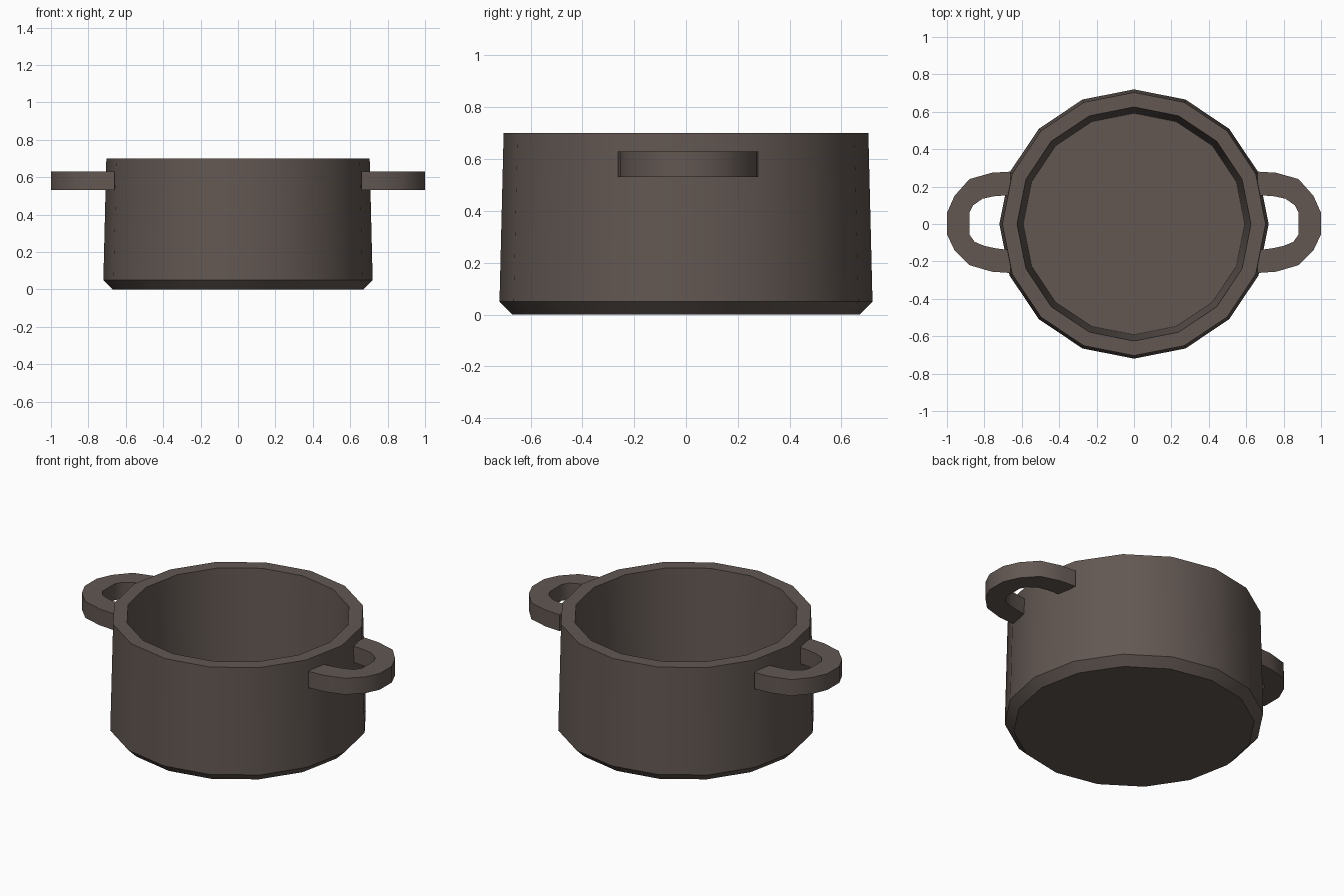
import bpy, bmesh, math

if "Cube" in bpy.data.objects:
    bpy.data.objects.remove(bpy.data.objects["Cube"])

iron = bpy.data.materials.new("dark warm iron")
iron.diffuse_color = (0.122, 0.096, 0.085, 1)
iron.use_nodes = True
iron.node_tree.nodes["Principled BSDF"].inputs["Base Color"].default_value = iron.diffuse_color


def finish(bm, name):
    bmesh.ops.recalc_face_normals(bm, faces=bm.faces[:])
    me = bpy.data.meshes.new(name)
    bm.to_mesh(me)
    bm.free()
    me.materials.append(iron)
    ob = bpy.data.objects.new(name, me)
    bpy.context.scene.collection.objects.link(ob)
    bpy.ops.object.select_all(action='DESELECT')
    ob.select_set(True)
    bpy.context.view_layer.objects.active = ob
    bpy.ops.object.shade_smooth_by_angle(angle=math.radians(35))
    return ob


# Pot body: 16-sided profile from underside, over the rim, to the inner floor
SIDES = 16
profile = [(0.67, 0), (0.72, 0.05), (0.704, 0.70), (0.625, 0.70), (0.592, 0.08)]
bm = bmesh.new()
rings = []
for r, z in profile:
    rings.append([bm.verts.new((r * math.cos(2 * math.pi * i / SIDES),
                                r * math.sin(2 * math.pi * i / SIDES), z))
                  for i in range(SIDES)])
for a, b in zip(rings, rings[1:]):
    for i in range(SIDES):
        j = (i + 1) % SIDES
        bm.faces.new((a[i], a[j], b[j], b[i]))
bm.faces.new(rings[0])
bm.faces.new(rings[-1])
finish(bm, "pot_body")

# Loop handles: outer and inner outlines seen from above, mirrored in x
outer = [(0.66, 0.28), (0.76, 0.274), (0.88, 0.24), (0.96, 0.15), (1.0, 0.06),
         (1.0, -0.055), (0.96, -0.14), (0.88, -0.22), (0.76, -0.255), (0.66, -0.262)]
inner = [(0.66, 0.155), (0.75, 0.148), (0.81, 0.135), (0.86, 0.10), (0.88, 0.06),
         (0.88, -0.055), (0.853, -0.095), (0.80, -0.117), (0.74, -0.13), (0.66, -0.14)]
Z0, Z1 = 0.53, 0.63
for side, name in ((1, "right_handle"), (-1, "left_handle")):
    bm = bmesh.new()
    sections = []
    for (ox, oy), (ix, iy) in zip(outer, inner):
        sections.append([bm.verts.new((side * x, y, z)) for x, y, z in
                         ((ox, oy, Z0), (ox, oy, Z1), (ix, iy, Z1), (ix, iy, Z0))])
    for a, b in zip(sections, sections[1:]):
        for i in range(4):
            j = (i + 1) % 4
            bm.faces.new((a[i], a[j], b[j], b[i]))
    bm.faces.new(sections[0])
    bm.faces.new(sections[-1])
    finish(bm, name)
